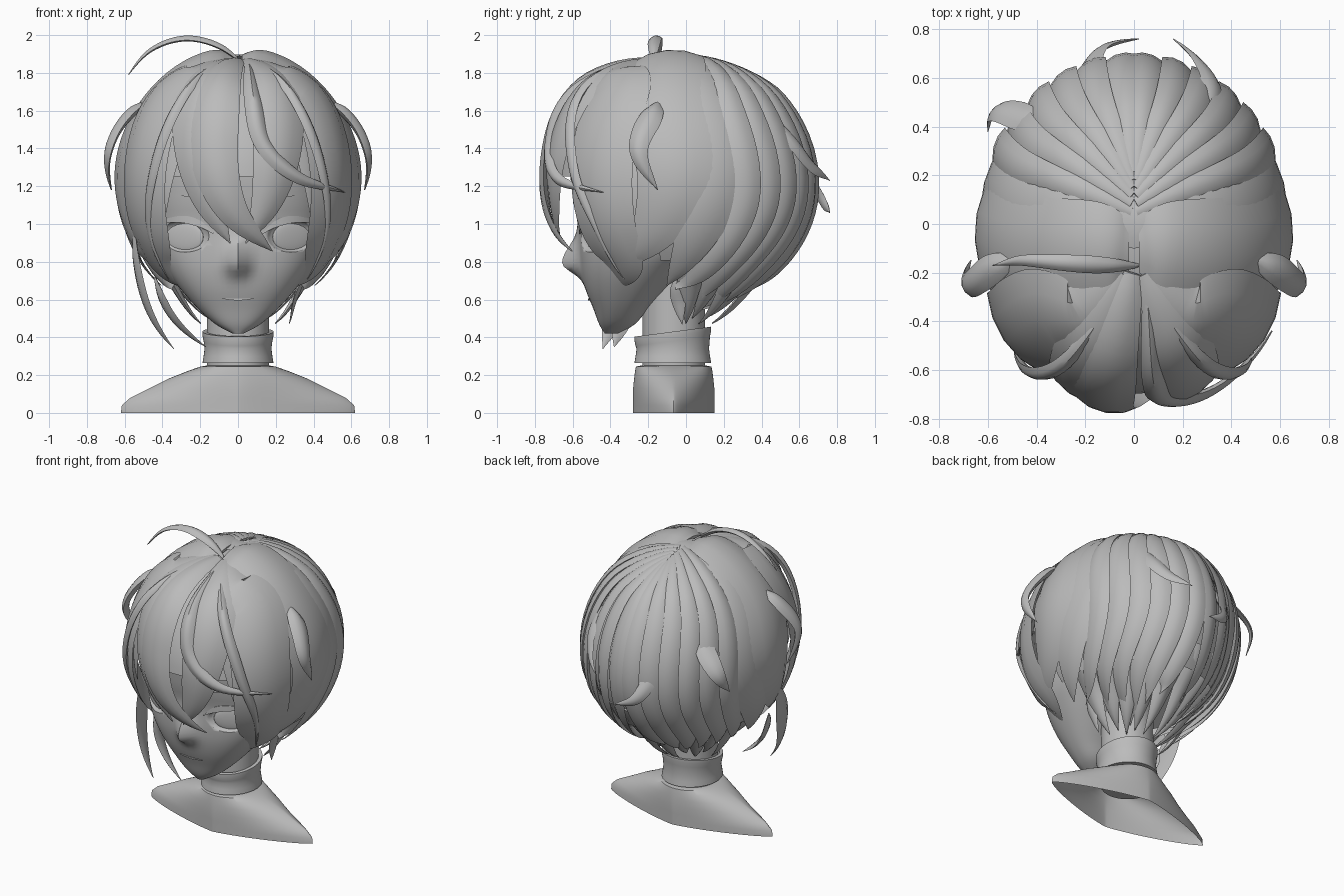
import bpy, bmesh, math
from mathutils import Vector

if "Cube" in bpy.data.objects:
    bpy.data.objects.remove(bpy.data.objects["Cube"])

grey = bpy.data.materials.new("plain grey")
grey.use_nodes = True
GREY = (0.5, 0.5, 0.5, 1)
grey.diffuse_color = GREY
grey.node_tree.nodes["Principled BSDF"].inputs["Base Color"].default_value = GREY

C = Vector((0, -0.03, 1.2))      # hair volume centre and radii
A = Vector((0.62, 0.69, 0.69))


def finish(name, bm, angle=40):
    bmesh.ops.recalc_face_normals(bm, faces=bm.faces)
    me = bpy.data.meshes.new(name)
    bm.to_mesh(me)
    bm.free()
    ob = bpy.data.objects.new(name, me)
    bpy.context.collection.objects.link(ob)
    me.materials.append(grey)
    bpy.ops.object.select_all(action="DESELECT")
    ob.select_set(True)
    bpy.context.view_layer.objects.active = ob
    bpy.ops.object.shade_smooth_by_angle(angle=math.radians(angle))
    return ob


def skin(name, rings, bottom=True):
    """Surface through a list of equal rings, capped at the ends."""
    bm = bmesh.new()
    rows = [[bm.verts.new(p) for p in r] for r in rings]
    n = len(rows[0])
    for a, b in zip(rows, rows[1:]):
        for i in range(n):
            bm.faces.new((a[i], a[(i + 1) % n], b[(i + 1) % n], b[i]))
    if bottom:
        bm.faces.new(rows[0])
    bm.faces.new(rows[-1])
    return finish(name, bm)


def smooth_path(pts, steps):
    """Catmull-Rom samples through the points."""
    p = [Vector(q) for q in pts]
    p = [2 * p[0] - p[1]] + p + [2 * p[-1] - p[-2]]
    out = []
    for i in range(1, len(p) - 2):
        a, b, c, d = p[i - 1:i + 3]
        for k in range(steps):
            t = k / steps
            out.append(0.5 * (2 * b + (c - a) * t + (2 * a - 5 * b + 4 * c - d) * t * t
                              + (3 * b - a - 3 * c + d) * t ** 3))
    return out + [p[-2]]


def oval(z, w, yf, yb, p, n=80):
    yc, d = (yf + yb) / 2, (yb - yf) / 2
    ring = []
    for i in range(n):
        c, s = math.cos(2 * math.pi * i / n), math.sin(2 * math.pi * i / n)
        ring.append(Vector((math.copysign(abs(c) ** (2 / p), c) * w,
                            yc + math.copysign(abs(s) ** (2 / p), s) * d, z)))
    return ring


# Hair positions on the unit sphere of the hair volume
def unit(p):
    return Vector([(p[i] - C[i]) / A[i] for i in range(3)])


def front(x, z):
    u, v = x / A.x, (z - C.z) / A.z
    return Vector((u, -math.sqrt(max(0, 1 - u * u - v * v)), v)).normalized()


def side(s, y, z):
    u, v = (y - C.y) / A.y, (z - C.z) / A.z
    return Vector((s * math.sqrt(max(0, 1 - u * u - v * v)), u, v)).normalized()


def top(x, y):
    u, v = x / A.x, (y - C.y) / A.y
    return Vector((u, v, math.sqrt(max(0, 1 - u * u - v * v)))).normalized()


def around(s, az, z):
    v = (z - C.z) / A.z
    r, a = math.sqrt(1 - v * v), math.radians(az)
    return Vector((s * r * math.cos(a), r * math.sin(a), v))


def lock(name, pts, width, thick=0.035, lift=0.0, root=0.3, taper=2.6, tilt=0.0):
    """Tapered lens-shaped lock that follows the hair volume."""
    path = [Vector(q[:3]).normalized() * q[3]
            for q in smooth_path([(*p.normalized(), p.length) for p in pts], 8)]
    rings, last = [], len(path) - 1
    for i, q in enumerate(path):
        t = i / last
        tan = path[min(i + 1, last)] - path[max(i - 1, 0)]
        across = tan.cross(q).normalized()
        rise = min(1, t * 5)
        grow = min(1, root + (1 - root) * math.sin(min(1, t / 0.45) * math.pi / 2))
        w = max(width * grow * (1 - t ** taper), 0.003)
        fat = thick * (0.1 + 0.9 * (1 - t ** 3)) * (.4 + .6 * rise)
        ring = []
        for u, h in ((-1, 0), (-.5, .75), (0, 1), (.5, .75), (1, 0), (.5, -.6), (0, -.8), (-.5, -.6)):
            d = (q + across * u * w).normalized() * (q.length + lift * rise + h * fat + tilt * u * rise)
            ring.append(Vector([C[k] + A[k] * d[k] for k in range(3)]))
        rings.append(ring)
    return skin(name, rings)


# Head with pointed chin: height, half width, front, back
FACE_P = 2.4
head_rows = smooth_path([(.42, .03, -.43, -.36), (.47, .12, -.46, -.27), (.55, .21, -.49, -.2),
                         (.65, .3, -.53, -.1), (.75, .375, -.555, 0), (.85, .43, -.565, .1),
                         (1, .47, -.57, .2), (1.15, .5, -.6, .3), (1.35, .5, -.6, .35),
                         (1.6, .38, -.45, .3), (1.72, .15, -.2, .1)], 4)


def nose(x, z):
    spread = 0.06 if z < 0.79 else 0.12
    return 0.095 * math.exp(-(x / 0.055) ** 2 - ((z - 0.79) / spread) ** 2)


def face_y(x, z):
    for a, b in zip(head_rows, head_rows[1:]):
        if a[0] <= z <= b[0]:
            r = a.lerp(b, (z - a[0]) / (b[0] - a[0]))
    yc = (r[2] + r[3]) / 2
    k = max(0, 1 - (abs(x) / r[1]) ** FACE_P) ** (1 / FACE_P)
    return yc - (yc - r[2]) * k - nose(x, z)


rings = []
for z, w, yf, yb in head_rows:
    ring = oval(z, w, yf, yb, FACE_P)
    for v in ring:
        if v.y < (yf + yb) / 2:
            v.y -= nose(v.x, z)
    rings.append(ring)
head = skin("head", rings)


def ball(name, loc, scale, turn):
    bpy.ops.mesh.primitive_uv_sphere_add(segments=32, ring_count=16, location=loc, rotation=(0, 0, turn))
    ob = bpy.context.object
    ob.name, ob.scale = name, scale
    ob.data.materials.append(grey)
    bpy.ops.object.shade_smooth()
    return ob


def face_line(name, pts, half):
    """Thin raised plate lying on the face."""
    path = smooth_path(pts, 6)
    rings = []
    for i, (x, z) in enumerate(path):
        h = half * (0.15 + math.sin(math.pi * i / (len(path) - 1)))
        y = face_y(x, z)
        rings.append([(x, y - .008, z - h), (x, y - .008, z + h), (x, y + .01, z + h), (x, y + .01, z - h)])
    skin(name, rings)


# Eye sockets, irises, lashes and brows
for s, word in ((1, "left"), (-1, "right")):
    turn = s * math.atan2(face_y(.37, .94) - face_y(.18, .94), .19)
    y = face_y(.285, .94)
    cutter = ball("socket_cutter", (s * .285, y, .935), (.155, .05, .085), turn)
    mod = head.modifiers.new("socket", "BOOLEAN")
    mod.operation, mod.object = "DIFFERENCE", cutter
    bpy.context.view_layer.objects.active = head
    bpy.ops.object.modifier_apply(modifier=mod.name)
    bpy.data.objects.remove(cutter)
    ball(word + "_iris", (s * .285, y + .04, .93), (.115, .015, .078), turn)
    face_line(word + "_lash", [(s * x, z) for x, z in ((.13, .95), (.2, 1.0), (.3, 1.025), (.44, 1.01))], .018)
    face_line(word + "_brow", [(s * .1, 1.11), (s * .18, 1.14), (s * .3, 1.15)], .006)
face_line("mouth", [(-.085, .605), (0, .6), (.085, .605)], .004)

# Neck, collar and shoulders
skin("neck", [oval(z, .165, -.23, .1, 2) for z in (.2, .45, .8)])
collar = []
for z, r in ((.265, .16), (.265, .188), (.3, .182), (.34, .177), (.38, .182), (.41, .188), (.43, .188),
             (.43, .165), (.3, .155)):
    ring = oval(z, r, -.07 - r - .015, -.07 + r + .015, 2)
    for v in ring:
        v.z += (v.y + .07) * .13 * (z > .35)
    collar.append(ring)
skin("collar", collar)
skin("shoulders", [oval(z, w, -.28 + k, .15 - k, p) for z, w, k, p in
                   ((0, .62, 0, 1.25), (.04, .615, 0, 1.25), (.08, .57, 0, 1.3), (.13, .47, 0, 1.4),
                    (.18, .37, .005, 1.6), (.22, .27, .01, 1.8), (.245, .2, .015, 2), (.25, .17, .04, 2))],
     bottom=False)

# Scalp shell under the locks, open at the face
bm = bmesh.new()
bmesh.ops.create_uvsphere(bm, u_segments=64, v_segments=40, radius=0.97)
for v in bm.verts:
    v.co = Vector([C[k] + A[k] * v.co[k] for k in range(3)])
out = [f for f in bm.faces if (lambda c: c.z < .8 or (c.z < 1.25 and c.y < -.36 + (1.25 - c.z) * .5))
       (f.calc_center_median())]
bmesh.ops.delete(bm, geom=out, context="FACES")
finish("scalp_hair", bm)

# Mirrored locks
for s, word in ((1, "left"), (-1, "right")):
    lock(word + "_front_shell", [top(s * .06, -.2), top(s * .2, -.36) * 1.05, front(s * .36, 1.66) * 1.06,
                                 side(s, -.44, 1.35) * 1.04, side(s, -.42, 1.0) * 1.02,
                                 front(s * .42, .8), front(s * .29, .67)], .32, .045, .01, .3, 5)
    lock(word + "_temple_strand", [top(s * .04, -.24), front(s * .25, 1.62) * 1.12, front(s * .4, 1.3) * 1.08,
                                   front(s * .45, 1.0) * 1.03, front(s * .36, .72)], .06, .035, .02)
    lock(word + "_bang", [top(s * .05, -.2), front(s * .18, 1.68) * 1.08, front(s * .2, 1.38) * 1.04,
                          front(s * .15, 1.12), front(s * .04, .9)], .26, .045, .01)
    lock(word + "_outer_bang", [top(s * .05, -.2), front(s * .3, 1.6) * 1.03, front(s * .38, 1.34),
                                front(s * .38, 1.06)], .2, .04)
    lock(word + "_side_shell", [top(s * .02, -.1), top(s * .14, -.1) * 1.025, side(s, -.12, 1.65) * 1.02,
                                side(s, -.06, 1.3) * 1.02, side(s, -.15, 1.0), side(s, -.35, .77)],
         .37, .04, .01, .4, 3.5)
    lock(word + "_crown_band", [top(s * -.02, -.01), side(s, .1, 1.66), side(s, .18, 1.3),
                                side(s, .06, .95), side(s, -.1, .68)], .27, .03, .01, .5, 3.5)
    # Broad back locks, each stepping down behind the one before
    for k in range(6):
        f = k / 5
        lock(f"{word}_back_lock_{k}", [top(s * .01, .05 + .16 * f), around(s, 26 + 57 * f, 1.62),
                                       around(s, 28 + 55 * f, 1.12), around(s, 14 + 64 * f, .76) * .96,
                                       around(s, -4 + 80 * f, .64 - .12 * math.sin(f * math.pi)) * .92],
             .145, .04, .02, .3, 3, -s * .035)
    for k in range(5):
        lock(f"{word}_nape_tip_{k}", [around(s, 12 + 18 * k, .95) * .97, around(s, 8 + 18 * k, .68) * .93,
                                      unit((s * (.2 - .04 * k), .0 + .035 * k, .46 + .03 * (k % 2)))],
             .13, .05, -.02, .8)
    # Flick above each ear
    lock(word + "_ear_flick", [unit((s * x, y, z)) for x, y, z in
         ((.46, -.13, 1.65), (.59, -.19, 1.56), (.685, -.25, 1.38), (.67, -.15, 1.18))], .11, .05, 0, .05)

# Central fringe and crossing strand
lock("centre_fringe", [top(-.01, -.2), front(-.1, 1.66) * 1.1, front(-.12, 1.35) * 1.06,
                       front(-.03, 1.08) * 1.03, front(.18, .86)], .25, .05, .01)
lock("crossing_strand", [top(.05, -.25), front(.07, 1.62) * 1.09, front(.13, 1.4) * 1.06,
                         front(.3, 1.24) * 1.07, front(.52, 1.17) * 1.08], .09, .05, .01)

# Loose locks
loose = {
    "top_curl": (.06, [(.03, -.17, 1.84), (-.1, -.17, 1.94), (-.28, -.16, 1.98), (-.46, -.15, 1.92), (-.58, -.17, 1.79)]),
    "right_long_lock": (.14, [(-.54, -.2, 1.0), (-.53, -.3, .75), (-.46, -.38, .52), (-.34, -.44, .34)]),
    "right_inner_lock": (.11, [(-.44, -.28, .72), (-.36, -.33, .53), (-.17, -.38, .35)]),
    "left_nape_lock": (.07, [(.34, -.05, .72), (.3, -.04, .6), (.27, -.02, .47)]),
    "back_low_flick": (.09, [(-.13, .45, 1.54), (-.18, .62, 1.3), (-.13, .72, 1.13), (.02, .76, 1.06)]),
    "back_high_flick": (.09, [(.26, .34, 1.64), (.32, .55, 1.45), (.27, .66, 1.31), (.16, .76, 1.23)]),
    "back_side_flick": (.11, [(-.33, .36, 1.54), (-.46, .44, 1.43), (-.57, .46, 1.3), (-.6, .38, 1.17)]),
}
for name, (width, pts) in loose.items():
    lock(name, [unit(p) for p in pts], width, .03, 0, .1)
